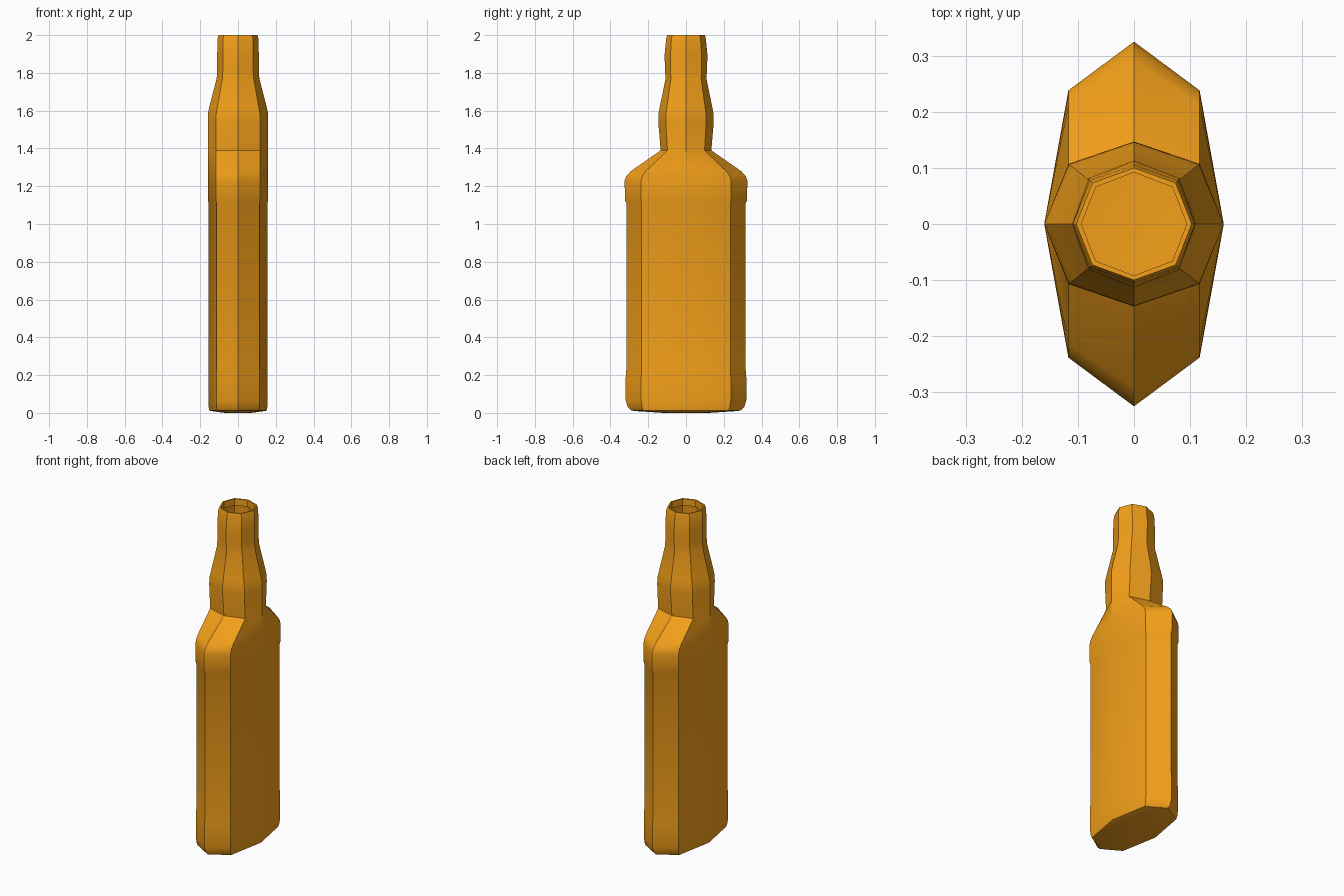
import bpy, bmesh, math

glass = bpy.data.materials.new("amber")
glass.diffuse_color = (0.9, 0.35, 0.01, 1)

# Levels from base to lip: z, side half width, half depth, corner x, corner y
LEVELS = [
    (0.000, 0.070, 0.120, 0.050, 0.085),
    (0.010, 0.143, 0.275, 0.106, 0.215),
    (0.013, 0.152, 0.290, 0.111, 0.225),
    (0.030, 0.155, 0.308, 0.113, 0.232),
    (0.065, 0.157, 0.319, 0.115, 0.237),
    (0.190, 0.157, 0.319, 0.115, 0.237),
    (0.240, 0.155, 0.315, 0.113, 0.235),
    (1.110, 0.155, 0.316, 0.113, 0.235),
    (1.125, 0.160, 0.323, 0.117, 0.238),
    (1.230, 0.160, 0.325, 0.117, 0.238),
    (1.255, 0.160, 0.316, 0.117, 0.231),
    (1.280, 0.160, 0.292, 0.117, 0.213),
    (1.390, 0.160, 0.134, 0.117, 0.098),
    (1.540, 0.160, 0.147, 0.117, 0.107),
    (1.580, 0.160, 0.146, 0.116, 0.106),
    (1.620, 0.152, 0.139, 0.109, 0.101),
    (1.770, 0.113, 0.108, 0.083, 0.080),
    (1.820, 0.110, 0.112, 0.080, 0.082),
    (1.900, 0.110, 0.113, 0.080, 0.082),
    (1.980, 0.109, 0.105, 0.079, 0.077),
    (2.000, 0.103, 0.100, 0.074, 0.073),
    (2.000, 0.094, 0.092, 0.068, 0.066),
    (1.960, 0.094, 0.092, 0.068, 0.066),
]


def ring(bm, z, a, b, cx, cy):
    pts = [(a, 0), (cx, cy), (0, b), (-cx, cy),
           (-a, 0), (-cx, -cy), (0, -b), (cx, -cy)]
    return [bm.verts.new((x, y, z)) for x, y in pts]


# Bottle: eight-sided open shell with a closed base
bm = bmesh.new()
rings = [ring(bm, *level) for level in LEVELS]
bm.faces.new(rings[0][::-1])
for low, high in zip(rings, rings[1:]):
    for i in range(8):
        j = (i + 1) % 8
        bm.faces.new((low[i], low[j], high[j], high[i]))
mesh = bpy.data.meshes.new("bottle")
bm.to_mesh(mesh)
bm.free()
mesh.materials.append(glass)
bottle = bpy.data.objects.new("bottle", mesh)
bpy.context.collection.objects.link(bottle)

# Smooth along the height, crisp vertical corners
bpy.context.view_layer.objects.active = bottle
bottle.select_set(True)
bpy.ops.object.shade_smooth_by_angle(angle=math.radians(30))
